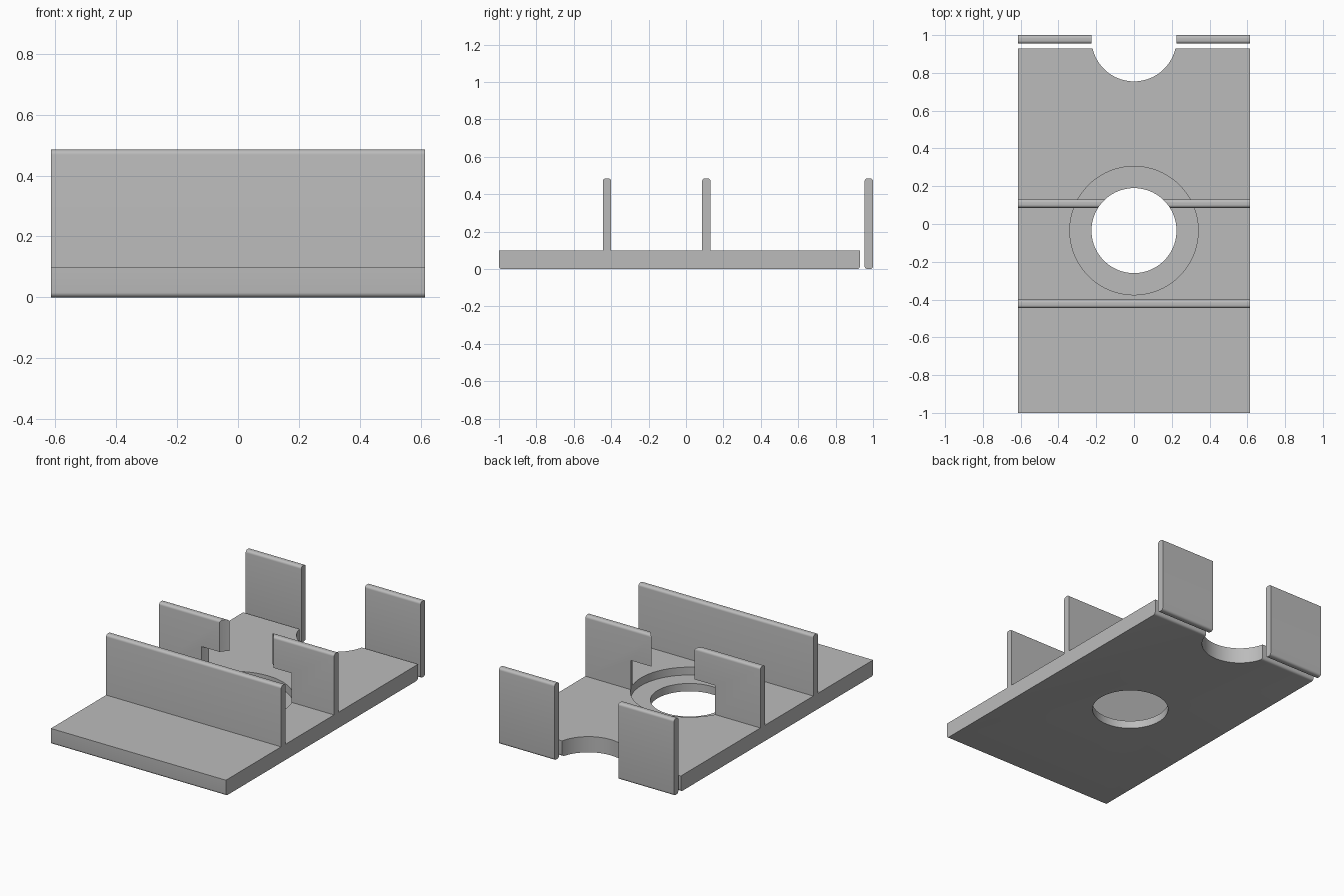
import bpy
import bmesh
import math

if "Cube" in bpy.data.objects:
    bpy.data.objects.remove(bpy.data.objects["Cube"], do_unlink=True)

HALF_W = 0.615
WALL_T = 0.045
TOP = 0.485
PLATE_T = 0.1
FILLET = 0.016

grey = bpy.data.materials.new("plain_grey")
grey.use_nodes = True
GREY = (0.5, 0.5, 0.5, 1)
grey.diffuse_color = GREY
grey.node_tree.nodes["Principled BSDF"].inputs["Base Color"].default_value = GREY


def add_object(name, bm):
    mesh = bpy.data.meshes.new(name)
    bm.to_mesh(mesh)
    bm.free()
    obj = bpy.data.objects.new(name, mesh)
    bpy.context.collection.objects.link(obj)
    return obj


def slab(name, y0, y1, z0, z1, rounded):
    """Full-width slab whose long edges at the given heights are rounded."""
    bm = bmesh.new()
    bmesh.ops.create_cube(bm, size=1)
    for v in bm.verts:
        v.co.x *= 2 * HALF_W
        v.co.y = y0 if v.co.y < 0 else y1
        v.co.z = z0 if v.co.z < 0 else z1
    edges = [e for e in bm.edges
             if abs(e.verts[0].co.x - e.verts[1].co.x) > 1
             and e.verts[0].co.z in rounded_heights(bm, rounded)]
    bmesh.ops.bevel(bm, geom=edges, offset=FILLET, segments=6,
                    profile=0.5, affect='EDGES')
    obj = add_object(name, bm)
    obj.data.materials.append(grey)
    return obj


def rounded_heights(bm, rounded):
    zs = [v.co.z for v in bm.verts]
    return [min(zs) if side == "bottom" else max(zs) for side in rounded]


def cylinder(name, radius, y, z0, z1):
    bm = bmesh.new()
    bmesh.ops.create_cone(bm, cap_ends=True, segments=96, radius1=radius,
                          radius2=radius, depth=z1 - z0)
    bmesh.ops.translate(bm, verts=bm.verts, vec=(0, y, (z0 + z1) / 2))
    obj = add_object(name, bm)
    obj.hide_render = True
    return obj


def cut(obj, *cutters):
    bpy.context.view_layer.objects.active = obj
    for cutter in cutters:
        mod = obj.modifiers.new("cut", 'BOOLEAN')
        mod.operation = 'DIFFERENCE'
        mod.solver = 'EXACT'
        mod.object = cutter
        bpy.ops.object.modifier_apply(modifier=mod.name)


# Slabs: base plate, two upright walls and the separate back wall
base = slab("base_plate", -1, 0.93, 0, PLATE_T, ["bottom"])
front = slab("front_wall", -0.445, -0.445 + WALL_T, PLATE_T, TOP, ["top"])
middle = slab("middle_wall", 0.086, 0.086 + WALL_T, PLATE_T, TOP, ["top"])
back = slab("back_wall", 1 - WALL_T, 1, 0, TOP, ["top", "bottom"])

# Round cuts: through hole, wide recess and back notch
hole = cylinder("hole_cutter", 0.225, -0.035, -1, 1)
recess = cylinder("recess_cutter", 0.34, -0.035, PLATE_T / 2, 0.285)
notch = cylinder("notch_cutter", 0.225, 0.98, -1, 1)
cut(base, hole, recess, notch)
cut(middle, hole, recess)
cut(back, notch)
for cutter in (hole, recess, notch):
    bpy.data.objects.remove(cutter, do_unlink=True)

# Smooth the rounded surfaces, keep the corners crisp
bpy.ops.object.select_all(action='DESELECT')
for obj in (base, front, middle, back):
    obj.select_set(True)
bpy.context.view_layer.objects.active = base
bpy.ops.object.shade_smooth_by_angle(angle=math.radians(30))
